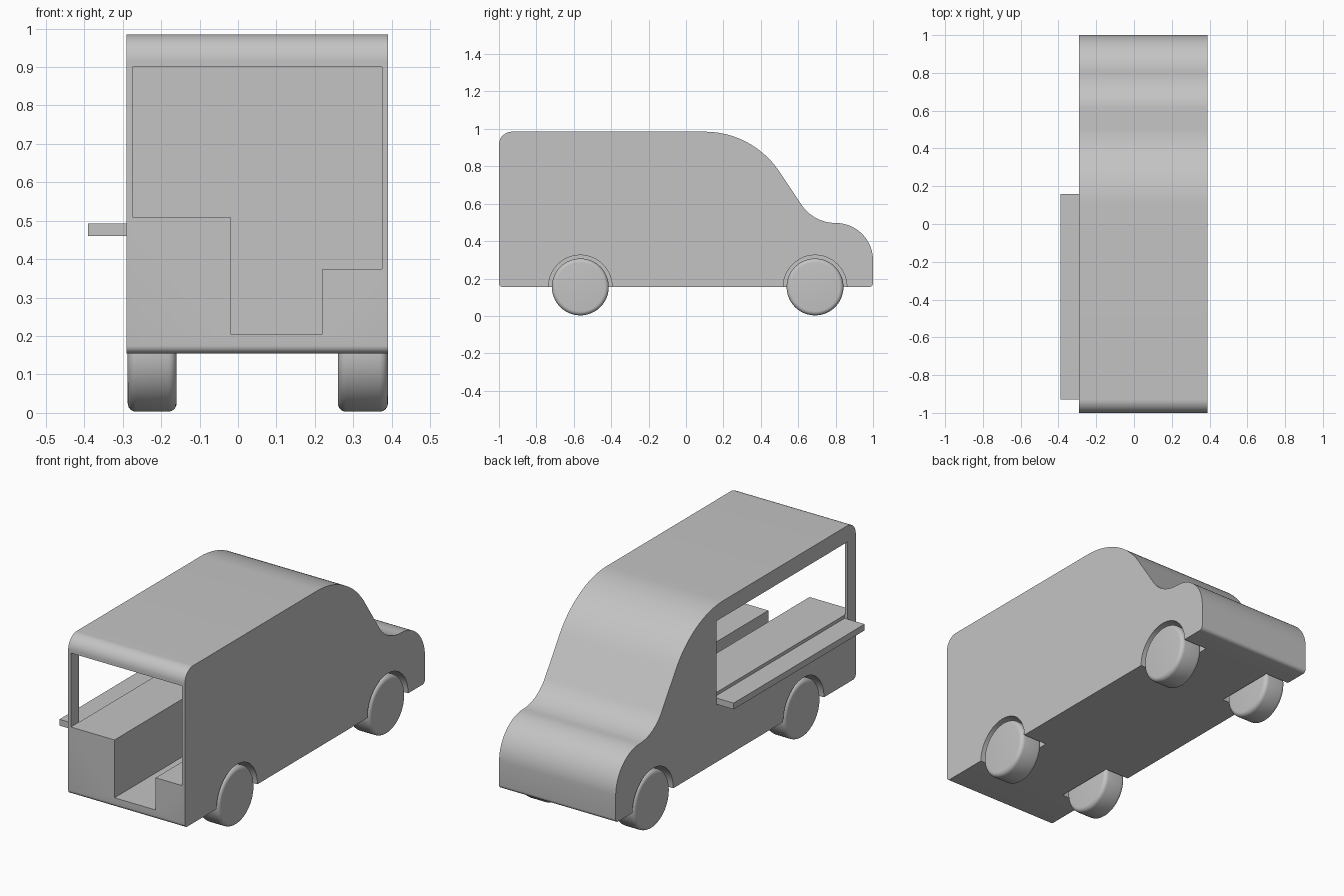
import bpy, bmesh, math
from mathutils import Vector

cube = bpy.data.objects.get("Cube")
if cube:
    bpy.data.objects.remove(cube, do_unlink=True)

grey = bpy.data.materials.new("light grey")
grey.use_nodes = True
colour = (0.55, 0.55, 0.55, 1)
grey.diffuse_color = colour
grey.node_tree.nodes["Principled BSDF"].inputs["Base Color"].default_value = colour

LEFT, RIGHT = -0.29, 0.39          # outer side walls
WHEEL_Z, WHEEL_R = 0.155, 0.152


def arc(cy, cz, r, start, end, n=16):
    """Points on an arc, angles in degrees."""
    angles = [math.radians(start + (end - start) * i / n) for i in range(n + 1)]
    return [(cy + r * math.cos(a), cz + r * math.sin(a)) for a in angles]


def prism(name, points, offset):
    """Extrude a closed loop of 3D points into a solid."""
    bm = bmesh.new()
    face = bm.faces.new([bm.verts.new(p) for p in points])
    new = bmesh.ops.extrude_face_region(bm, geom=[face])["geom"]
    verts = [v for v in new if isinstance(v, bmesh.types.BMVert)]
    bmesh.ops.translate(bm, verts=verts, vec=Vector(offset))
    bmesh.ops.recalc_face_normals(bm, faces=bm.faces)
    mesh = bpy.data.meshes.new(name)
    bm.to_mesh(mesh)
    bm.free()
    mesh.materials.append(grey)
    obj = bpy.data.objects.new(name, mesh)
    bpy.context.collection.objects.link(obj)
    return obj


def box(name, x0, x1, y0, y1, z0, z1):
    loop = [(x0, y0, z0), (x0, y1, z0), (x0, y1, z1), (x0, y0, z1)]
    return prism(name, loop, (x1 - x0, 0, 0))


def disc(name, x0, x1, y, r):
    """Cylinder along x at axle height."""
    loop = [(x0, a, b) for a, b in arc(y, WHEEL_Z, r, 0, 360, 72)[:-1]]
    return prism(name, loop, (x1 - x0, 0, 0))


def activate(obj):
    bpy.ops.object.select_all(action='DESELECT')
    obj.select_set(True)
    bpy.context.view_layer.objects.active = obj


def cut(obj, cutter):
    cutter.hide_render = True
    mod = obj.modifiers.new("cut", 'BOOLEAN')
    mod.operation = 'DIFFERENCE'
    mod.solver = 'EXACT'
    mod.object = cutter
    activate(obj)
    bpy.ops.object.modifier_apply(modifier=mod.name)
    bpy.data.objects.remove(cutter, do_unlink=True)


def smooth(obj):
    activate(obj)
    bpy.ops.object.shade_smooth_by_angle(angle=math.radians(35))


# Body side profile: roof, sloping windscreen, scooped bonnet and nose
profile = arc(-0.98, 0.175, 0.02, 270, 180, 6)
profile += arc(-0.93, 0.915, 0.07, 180, 90)
profile += arc(0.10, 0.505, 0.48, 90, 33, 24)
profile += arc(0.80, 0.717, 0.22, 213, 270)
profile += arc(0.80, 0.297, 0.20, 90, 0, 20)[1:]
profile += arc(0.98, 0.175, 0.02, 0, -90, 6)
body = prism("van_body", [(LEFT, y, z) for y, z in profile], (RIGHT - LEFT, 0, 0))

# Hollow with a tall counter, an aisle and a low bench, open at one end
hollow = [(-0.275, 0.90), (-0.275, 0.51), (-0.02, 0.51), (-0.02, 0.205),
          (0.22, 0.205), (0.22, 0.375), (0.375, 0.375), (0.375, 0.90)]
cut(body, prism("hollow_cutter", [(x, -1.1, z) for x, z in hollow], (0, 1.26, 0)))

# Serving window in the side wall
cut(body, box("window_cutter", -0.5, -0.274, -0.93, 0.159, 0.493, 0.899))

# Wheels and their arches
for end, y in (("rear", 0.69), ("front", -0.565)):
    for side, inner, outer in (("left", 0.26, RIGHT), ("right", -0.16, -0.287)):
        sign = math.copysign(1, inner)
        cut(body, disc("arch_cutter", inner - sign * 0.012, outer + sign * 0.1, y, 0.17))
        wheel = disc(f"{end}_{side}_wheel", min(inner, outer), max(inner, outer), y, WHEEL_R)
        bevel = wheel.modifiers.new("rounded tyre", 'BEVEL')
        bevel.width = 0.022
        bevel.segments = 6
        bevel.limit_method = 'ANGLE'
        bevel.angle_limit = math.radians(60)
        activate(wheel)
        bpy.ops.object.modifier_apply(modifier=bevel.name)
        smooth(wheel)
smooth(body)

# Serving shelf below the window
box("serving_shelf", -0.39, LEFT, -0.93, 0.16, 0.46, 0.493)
